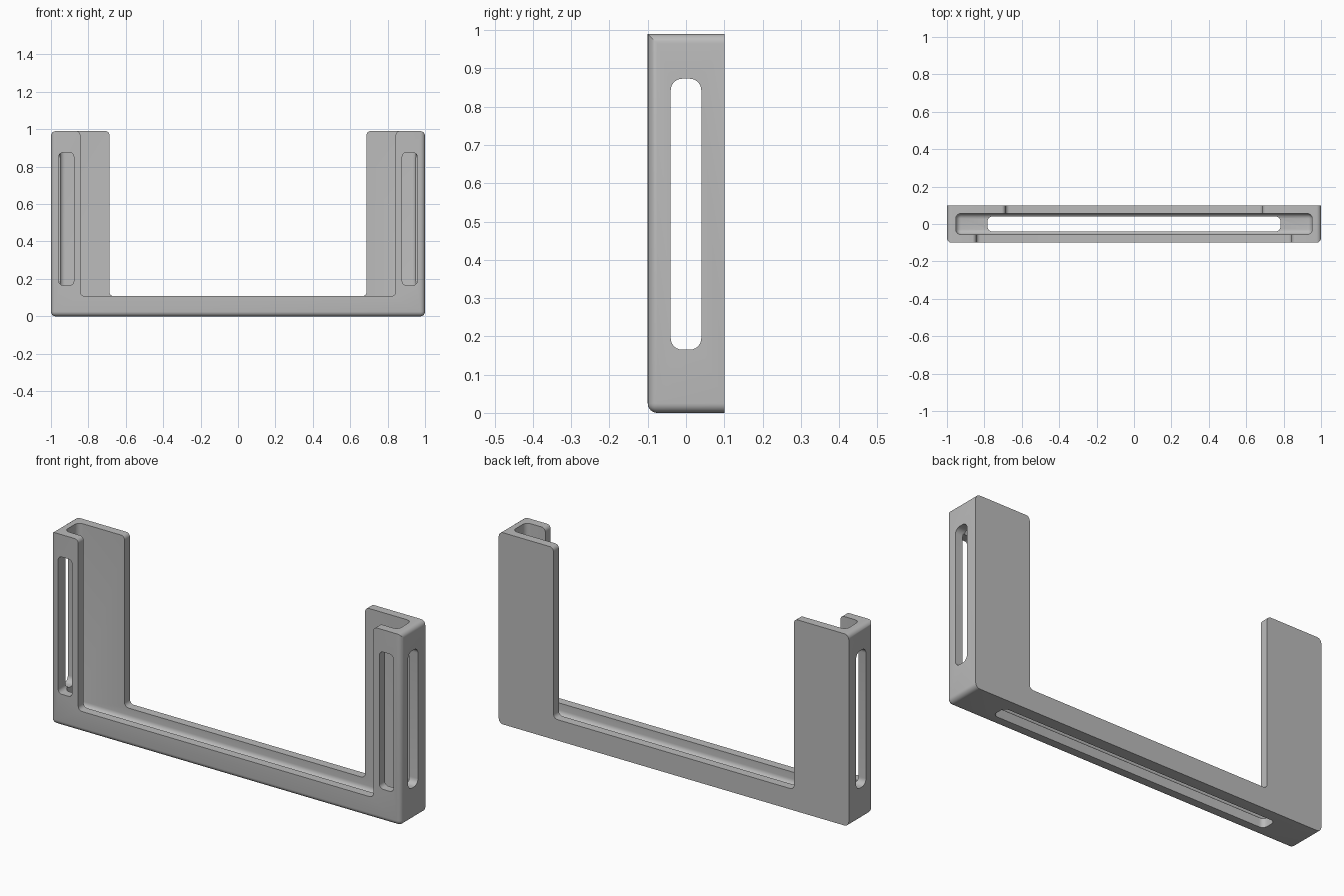
import bpy, bmesh
from math import radians
from mathutils import Vector

if "Cube" in bpy.data.objects:
    bpy.data.objects.remove(bpy.data.objects["Cube"], do_unlink=True)

TOP, HALF_DEPTH, FILLET = 0.99, 0.1, 0.025

grey = bpy.data.materials.new("plain grey")
grey.use_nodes = True
grey.diffuse_color = (0.5, 0.5, 0.5, 1)
grey.node_tree.nodes["Principled BSDF"].inputs["Base Color"].default_value = (0.5, 0.5, 0.5, 1)


def make_object(name, bm):
    bmesh.ops.recalc_face_normals(bm, faces=bm.faces)
    mesh = bpy.data.meshes.new(name)
    bm.to_mesh(mesh)
    bm.free()
    mesh.materials.append(grey)
    obj = bpy.data.objects.new(name, mesh)
    bpy.context.collection.objects.link(obj)
    return obj


def box(name, low, high, radius, rounded):
    """Box whose edges chosen by the rule rounded(a, b) are filleted."""
    bm = bmesh.new()
    bmesh.ops.create_cube(bm, size=1)
    low, high = Vector(low), Vector(high)
    for v in bm.verts:
        v.co = Vector([h if c > 0 else l for c, l, h in zip(v.co, low, high)])
    edges = [e for e in bm.edges if rounded(e.verts[0].co, e.verts[1].co)]
    bmesh.ops.bevel(bm, geom=edges, offset=radius, segments=6, profile=0.5, affect='EDGES')
    return make_object(name, bm)


def prism(name, axis, points, radius, start, end, steps=6):
    """Rounded polygon extruded along an axis; points are the other two coordinates."""
    place = {'X': lambda u, v, w: (w, u, v),
             'Y': lambda u, v, w: (u, w, v),
             'Z': lambda u, v, w: (u, v, w)}[axis]
    bm = bmesh.new()
    outline = []
    pts = [Vector(p) for p in points]
    for i, p in enumerate(pts):
        a = (pts[i - 1] - p).normalized() * radius
        b = (pts[(i + 1) % len(pts)] - p).normalized() * radius
        centre = p + a + b
        for s in range(steps + 1):
            # right-angled corners: sweep from one tangent point to the other
            t = radians(90 * s / steps)
            arm = Vector((1, 0)).lerp(Vector((0, 1)), 0)
            from math import sin, cos
            outline.append(centre - b * cos(t) - a * sin(t))
    face = bm.faces.new([bm.verts.new(place(q.x, q.y, start)) for q in outline])
    moved = bmesh.ops.extrude_face_region(bm, geom=[face])["geom"]
    bmesh.ops.translate(bm, vec=Vector(place(0, 0, end - start)),
                        verts=[g for g in moved if isinstance(g, bmesh.types.BMVert)])
    return make_object(name, bm)


def slot(name, axis, u0, u1, v0, v1, radius, start, end):
    return prism(name, axis, [(u0, v0), (u1, v0), (u1, v1), (u0, v1)], radius, start, end)


def opening(name, w, start, end):
    """U-shaped gap, flared at the top so the arm tips come out rounded."""
    z, t, f = 0.108, TOP + 0.0005, w + 0.06
    return prism(name, 'Y', [(-w, z), (w, z), (w, t), (f, t), (f, t + 0.1),
                             (-f, t + 0.1), (-f, t), (-w, t)], 0.022, start, end)


# Outer block: rounded front edges and rounded corners, square back and top rims
def body_edges(a, b):
    front = a.y < 0 and b.y < 0
    return (a.y != b.y) or (front and (a.z != b.z or a.z < 0.01))


body = box("bracket_frame", (-1, -HALF_DEPTH, 0), (1, HALF_DEPTH, TOP), FILLET, body_edges)

cutters = [
    # Inner pocket, open at the top
    box("pocket_cutter", (-0.953, -0.056, 0.045), (0.953, 0.056, 1.2), 0.028,
        lambda a, b: a.z != b.z or a.z < 0.1),
    # Gaps in the front lip and the taller back wall
    opening("front_gap_cutter", 0.843, -0.2, -0.01),
    opening("back_gap_cutter", 0.687, 0.01, 0.2),
    # Slots through both ends and the floor
    slot("end_slot_cutter", 'X', -0.04, 0.04, 0.165, 0.873, 0.03, -1.2, 1.2),
    slot("floor_slot_cutter", 'Z', -0.783, 0.783, -0.04, 0.04, 0.025, -0.2, 0.08),
]
# Slots in the front of each arm
for side, x in (("left", 0.918), ("right", -0.918)):
    cutters.append(slot(side + "_front_slot_cutter", 'Y', x - 0.04, x + 0.04,
                        0.166, 0.875, 0.022, -0.2, 0.0))

bpy.context.view_layer.objects.active = body
for cutter in cutters:
    cutter.hide_render = True
    mod = body.modifiers.new(cutter.name, 'BOOLEAN')
    mod.operation, mod.solver, mod.object = 'DIFFERENCE', 'EXACT', cutter
    bpy.ops.object.modifier_apply(modifier=mod.name)
    bpy.data.objects.remove(cutter, do_unlink=True)

# Smooth fillets with crisp flat faces
bpy.ops.object.select_all(action='DESELECT')
body.select_set(True)
bpy.ops.object.shade_smooth_by_angle(angle=radians(30))
